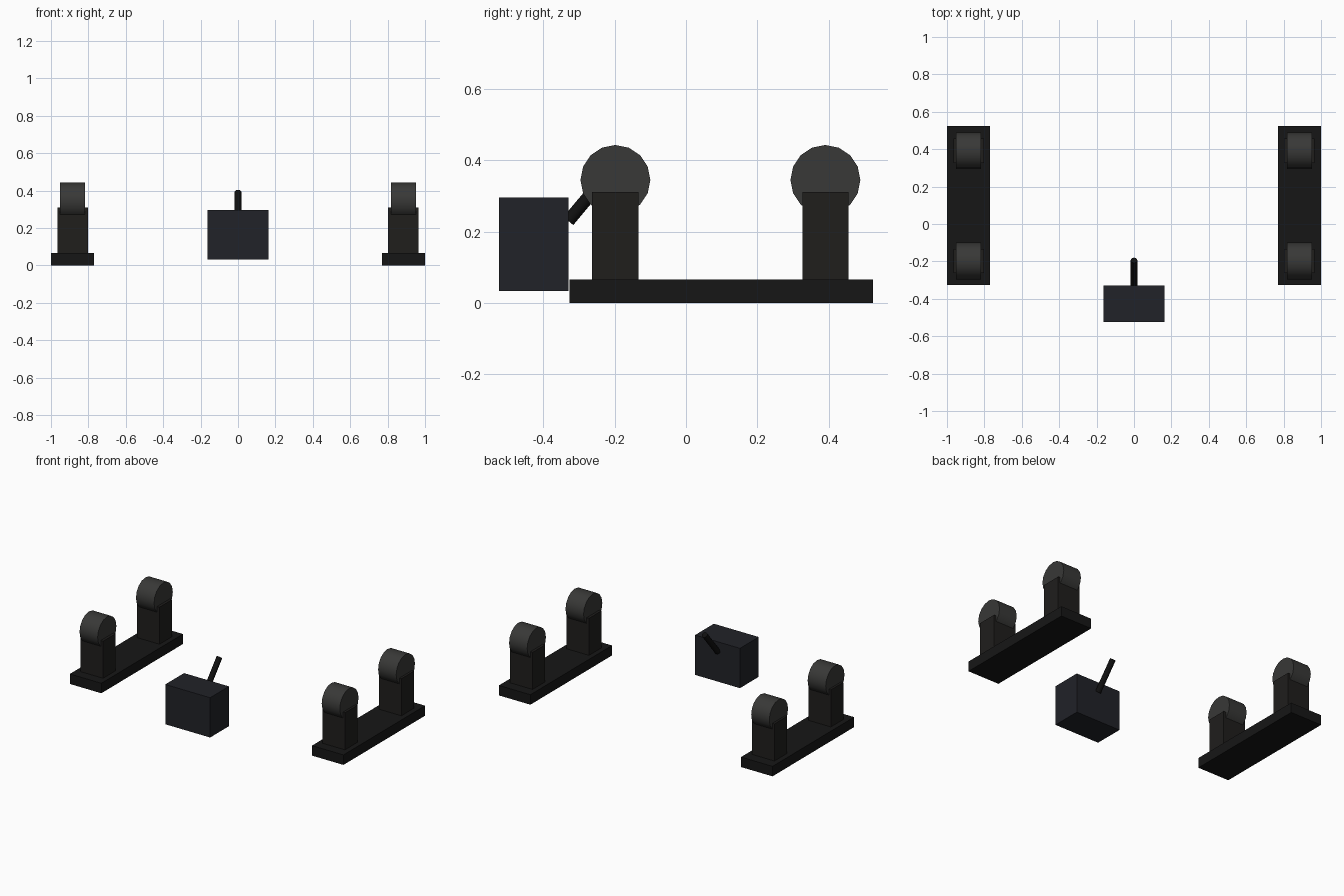
import bpy, math
from mathutils import Vector

if "Cube" in bpy.data.objects:
    bpy.data.objects.remove(bpy.data.objects["Cube"])


def material(name, rgb):
    m = bpy.data.materials.new(name)
    m.diffuse_color = (*rgb, 1)
    m.use_nodes = True
    m.node_tree.nodes["Principled BSDF"].inputs["Base Color"].default_value = m.diffuse_color
    return m


BASE = material("black", (0.008, 0.008, 0.008))
POST = material("charcoal", (0.014, 0.013, 0.012))
ROLLER = material("dark_grey", (0.04, 0.04, 0.038))
BOX = material("blue_black", (0.015, 0.016, 0.021))
LEVER = material("lever_black", (0.005, 0.005, 0.005))


def box(name, lo, hi, mat):
    lo, hi = Vector(lo), Vector(hi)
    bpy.ops.mesh.primitive_cube_add(size=1, location=(lo + hi) / 2)
    ob = bpy.context.object
    ob.name = name
    ob.scale = hi - lo
    bpy.ops.object.transform_apply(location=False, rotation=False, scale=True)
    ob.data.materials.append(mat)


def rod(name, a, b, radius, sides, mat):
    a, b = Vector(a), Vector(b)
    bpy.ops.mesh.primitive_cylinder_add(
        vertices=sides, radius=radius, depth=(b - a).length, location=(a + b) / 2,
        rotation=(b - a).to_track_quat('Z', 'Y').to_euler())
    ob = bpy.context.object
    ob.name = name
    ob.data.materials.append(mat)
    bpy.ops.object.shade_smooth_by_angle(angle=math.radians(35))


# Two side rails, each with two posts carrying a roller
for side, s in (("left", -1), ("right", 1)):
    def span(a, b):
        return sorted((s * a, s * b))

    x0, x1 = span(0.77, 1.0)
    box(f"{side}_base", (x0, -0.327, 0), (x1, 0.525, 0.066), BASE)
    for end, y in (("front", -0.198), ("back", 0.391)):
        x0, x1 = span(0.802, 0.966)
        box(f"{side}_{end}_post", (x0, y - 0.065, 0.06), (x1, y + 0.065, 0.311), POST)
        x0, x1 = span(0.819, 0.951)
        rod(f"{side}_{end}_roller", (x0, y, 0.345), (x1, y, 0.345), 0.098, 16, ROLLER)

# Control box with a slanted lever at its back
box("control_box", (-0.164, -0.525, 0.033), (0.164, -0.329, 0.296), BOX)
rod("lever", (0, -0.33, 0.23), (0, -0.194, 0.393), 0.018, 16, LEVER)
